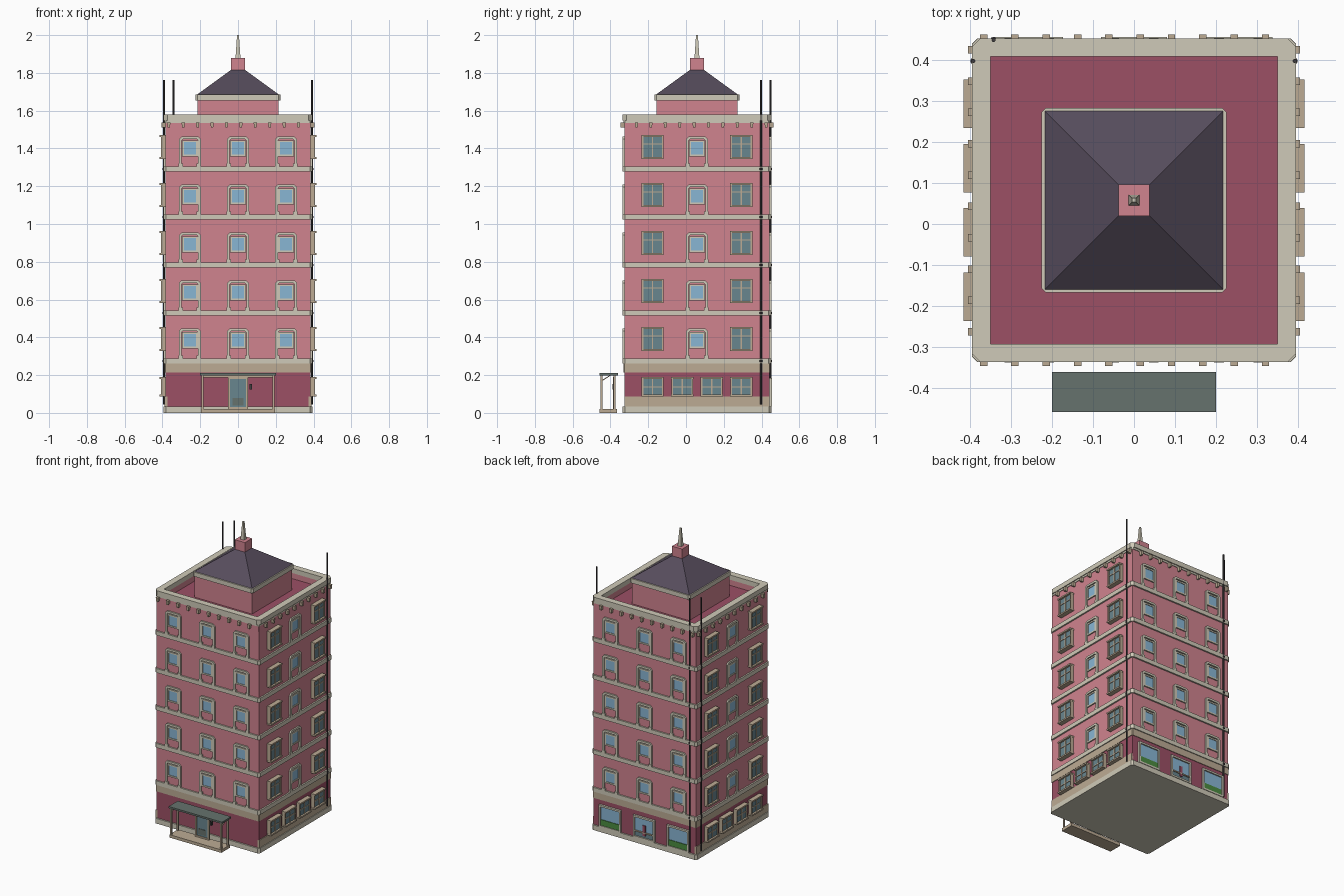
import bpy, bmesh, math
from mathutils import Matrix, Vector

cube = bpy.data.objects.get("Cube")
if cube:
    bpy.data.objects.remove(cube, do_unlink=True)


def material(name, *rgb):
    """Flat material from 0-255 display colour."""
    col = [(((c / 255) + 0.055) / 1.055) ** 2.4 for c in rgb] + [1]
    m = bpy.data.materials.new(name)
    m.use_nodes = True
    m.diffuse_color = col
    m.node_tree.nodes["Principled BSDF"].inputs["Base Color"].default_value = col
    return m


PINK = material("pink_wall", 208, 131, 143)
WINE = material("wine_wall", 156, 80, 101)
CREAM = material("cream_trim", 207, 202, 184)
TAN = material("tan_trim", 188, 171, 148)
ROOF = material("purple_slate", 86, 76, 92)
TEAL = material("teal_glass", 105, 134, 143)
BLUE = material("blue_glass", 137, 182, 212)
GREEN = material("green_plants", 75, 140, 65)
DARK = material("dark_metal", 62, 60, 62)
CANOPY = material("canopy_grey_green", 102, 114, 109)

CY = 0.058    # building centre in y
HALF = 0.384  # half width of the square walls
parts = {}    # name -> (bmesh, material), several solids per part


def prism(name, mat, pts, vec, M=Matrix()):
    """Extrude a flat outline along vec and add it to a named part."""
    bm = parts.setdefault(name, (bmesh.new(), mat))[0]
    lo = [bm.verts.new(M @ Vector(p)) for p in pts]
    hi = [bm.verts.new(M @ (Vector(p) + Vector(vec))) for p in pts]
    bm.faces.new(lo[::-1])
    bm.faces.new(hi)
    n = len(lo)
    for i in range(n):
        j = (i + 1) % n
        bm.faces.new((lo[i], lo[j], hi[j], hi[i]))


def box(name, mat, M, u, w, z0, z1, d0, d1):
    """Box on a wall: centre u, width w, outward from depth d0 to d1."""
    a, b = u - w / 2, u + w / 2
    prism(name, mat, [(a, -d0, z0), (b, -d0, z0), (b, -d1, z0), (a, -d1, z0)], (0, 0, z1 - z0), M)


def frame(name, mat, M, u, w, z0, z1, t, d):
    """Four bars round an opening."""
    for s in (-1, 1):
        box(name, mat, M, u + s * (w - t) / 2, t, z0, z1, 0, d)
    box(name, mat, M, u, w - 2 * t, z0, z0 + t, 0, d)
    box(name, mat, M, u, w - 2 * t, z1 - t, z1, 0, d)


def octagon(h, c, z):
    k = h - c
    return [(x, y + CY, z) for x, y in
            ((-k, -h), (k, -h), (h, -k), (h, k), (k, h), (-k, h), (-h, k), (-h, -k))]


def slab(name, mat, h, c, z0, z1):
    prism(name, mat, octagon(h, c, z0), (0, 0, z1 - z0))


def ring(name, mat, h, c, inner, z0, z1):
    """Hollow square band with chamfered outer corners."""
    bm = parts.setdefault(name, (bmesh.new(), mat))[0]
    loops = [[bm.verts.new(p) for p in octagon(*a)] for a in
             ((h, c, z0), (h, c, z1), (inner, 0.001, z1), (inner, 0.001, z0))]
    for k in range(4):
        a, b = loops[k], loops[(k + 1) % 4]
        for i in range(8):
            j = (i + 1) % 8
            bm.faces.new((a[i], a[j], b[j], b[i]))


def frustum(name, mat, h0, h1, z0, z1):
    """Square block or pyramid on the building axis."""
    bm = parts.setdefault(name, (bmesh.new(), mat))[0]
    M = Matrix.Translation((0, CY, (z0 + z1) / 2)) @ Matrix.Rotation(math.pi / 4, 4, 'Z')
    bmesh.ops.create_cone(bm, cap_ends=True, segments=4, radius1=h0 * math.sqrt(2),
                          radius2=h1 * math.sqrt(2), depth=z1 - z0, matrix=M)


# Walls, bands and parapet
frustum("ground_floor_walls", WINE, HALF, HALF, 0.02, 0.23)
frustum("upper_walls", PINK, HALF, HALF, 0.23, 1.5)
frustum("roof_deck", WINE, HALF - 0.004, HALF - 0.004, 1.5, 1.51)
ring("parapet_walls", PINK, HALF, 0.001, 0.35, 1.5, 1.548)
slab("base_course", CREAM, 0.394, 0.012, 0, 0.034)
slab("ground_floor_frieze", TAN, HALF + 0.004, 0.004, 0.215, 0.263)
FLOORS = [0.289 + 0.254 * i for i in range(5)]
for z in FLOORS:
    slab("floor_bands", CREAM, 0.394, 0.014, z - 0.028, z)
ring("cornice", CREAM, 0.394, 0.02, 0.35, 1.548, 1.58)
ring("cornice_lower_step", CREAM, 0.388, 0.008, 0.352, 1.536, 1.55)

# Penthouse, hipped roof and spire
frustum("penthouse_walls", PINK, 0.215, 0.215, 1.505, 1.66)
slab("penthouse_eaves", CREAM, 0.225, 0.01, 1.655, 1.685)
frustum("hipped_roof", ROOF, 0.217, 0.038, 1.685, 1.815)
frustum("chimney_block", PINK, 0.038, 0.038, 1.81, 1.88)
frustum("spire", CREAM, 0.013, 0.005, 1.88, 2.0)


def arched_window(side, M, u, z):
    """Small window in a surround that stands on the band below."""
    w, t, h, c = 0.058, 0.014, 0.158, 0.014
    k = w - t
    outline = [(-w, 0), (-w, h - c), (c - w, h), (w - c, h), (w, h - c), (w, 0),
               (k, 0), (k, h - t - c / 2), (k - c / 2, h - t), (c / 2 - k, h - t), (-k, h - t - c / 2), (-k, 0)]
    prism(side + "_window_surrounds", CREAM, [(u + a, 0, z + b) for a, b in outline], (0, -0.01, 0), M)
    for s in (-1, 1):
        box(side + "_window_surrounds", CREAM, M, u + s * 0.048, 0.024, z, z + 0.014, 0, 0.011)
    frame(side + "_window_frames", CREAM, M, u, 0.084, z + 0.053, z + 0.138, 0.01, 0.008)
    box(side + "_window_glass", BLUE, M, u, 0.068, z + 0.06, z + 0.13, 0, 0.004)


def casement(side, M, u, z0, z1, bar):
    """Wide projecting window with a cross of glazing bars."""
    name = side + "_casement_frames"
    box(side + "_casement_glass", TEAL, M, u, 0.108, z0 + 0.004, z1 - 0.004, 0, 0.018)
    frame(name, TAN, M, u, 0.116, z0, z1, 0.009, 0.024)
    box(name, TAN, M, u, 0.007, z0, z1, 0, 0.022)
    box(name, TAN, M, u, 0.108, bar - 0.003, bar + 0.003, 0, 0.022)
    for z in (z0, z1 - 0.01):
        box(name, TAN, M, u, 0.118, z, z + 0.01, 0, 0.031)


# Four elevations: local x runs along the wall, local -y points outward
for i, side in enumerate(("front", "left", "back", "right")):
    M = (Matrix.Translation((0, CY, 0)) @ Matrix.Rotation(i * math.pi / 2, 4, 'Z')
         @ Matrix.Translation((0, -HALF, 0)))
    flank = side in ("left", "right")
    for z in FLOORS:
        for u in (-0.255, 0, 0.255):
            if flank and u:
                casement(side, M, math.copysign(0.235, u), z + 0.039, z + 0.165, z + 0.118)
            else:
                arched_window(side, M, u, z)
    if flank:
        box(side + "_plinth", TAN, M, 0, 2 * HALF, 0.034, 0.087, -0.01, 0.005)
        for u in (-0.235, -0.078, 0.078, 0.235):
            casement(side, M, u, 0.087, 0.19, 0.138)
    # Tapered brackets under the cornice
    shift = -0.023 if side in ("front", "right") else 0.023
    for k in range(10):
        u = (k - 4.5) * 0.0763 + shift
        prism("cornice_brackets", TAN,
              [(u - 0.009, 0, 1.538), (u + 0.009, 0, 1.538), (u + 0.006, 0, 1.51), (u - 0.006, 0, 1.51)],
              (0, -0.02, 0), M)
    # Shop windows and rear entrance
    if side == "back":
        for u in (-0.255, 0.255):
            frame("shop_window_frames", CREAM, M, u, 0.164, 0.034, 0.185, 0.012, 0.014)
            box("shop_window_glass", BLUE, M, u, 0.144, 0.04, 0.18, 0, 0.005)
            box("shop_planting", GREEN, M, u, 0.14, 0.046, 0.085, 0, 0.009)
        frame("rear_entrance_frame", CREAM, M, 0, 0.16, 0.034, 0.185, 0.012, 0.014)
        box("rear_entrance_glass", BLUE, M, 0, 0.14, 0.08, 0.18, 0, 0.005)
        box("rear_entrance_panel", TEAL, M, 0, 0.14, 0.04, 0.08, 0, 0.005)
        box("rear_entrance_rail", TAN, M, 0, 0.14, 0.076, 0.084, 0, 0.012)
        box("rear_entrance_post", WINE, M, 0, 0.022, 0.06, 0.13, 0, 0.011)

# Free-standing front porch, with its door
P = Matrix.Translation((0, -0.41, 0))
box("porch_step", TAN, P, 0, 0.39, 0, 0.02, -0.045, 0.047)
box("porch_canopy", CANOPY, P, 0, 0.4, 0.198, 0.21, -0.05, 0.048)
for x in (-0.187, 0.187):
    for d in (-0.032, 0.037):
        box("porch_posts", TAN, P, x, 0.01, 0.02, 0.198, d - 0.005, d + 0.005)
    prism("porch_braces", TAN, [(x - 0.003, -0.037, 0.165), (x - 0.003, -0.037, 0.173),
                                (x - 0.003, 0.008, 0.2), (x - 0.003, 0.014, 0.2)], (0.006, 0, 0), P)
box("porch_beam", TAN, P, 0, 0.37, 0.188, 0.198, -0.036, -0.028)
D = Matrix.Translation((0, -0.375, 0))
frame("front_door_frame", TAN, D, 0, 0.104, 0.02, 0.19, 0.01, 0.012)
box("front_door", TEAL, D, 0, 0.086, 0.022, 0.184, 0, 0.007)
box("front_door_panel", CANOPY, D, 0, 0.058, 0.04, 0.078, 0, 0.01)
box("door_lamp", DARK, D, 0.068, 0.012, 0.125, 0.152, 0, 0.014)

# Drainpipes with collars
for x, y in ((-0.391, 0.397), (0.391, 0.397), (-0.342, 0.448)):
    for r, z0, z1 in [(0.005, 0.045, 1.762)] + [(0.008, z - 0.02, z - 0.008) for z in FLOORS]:
        bm = parts.setdefault("drainpipes", (bmesh.new(), DARK))[0]
        bmesh.ops.create_cone(bm, cap_ends=True, segments=8, radius1=r, radius2=r, depth=z1 - z0,
                              matrix=Matrix.Translation((x, y, (z0 + z1) / 2)))

# Turn every part into an object
for name, (bm, mat) in parts.items():
    bmesh.ops.recalc_face_normals(bm, faces=bm.faces)
    mesh = bpy.data.meshes.new(name)
    bm.to_mesh(mesh)
    bm.free()
    mesh.materials.append(mat)
    bpy.context.scene.collection.objects.link(bpy.data.objects.new(name, mesh))
